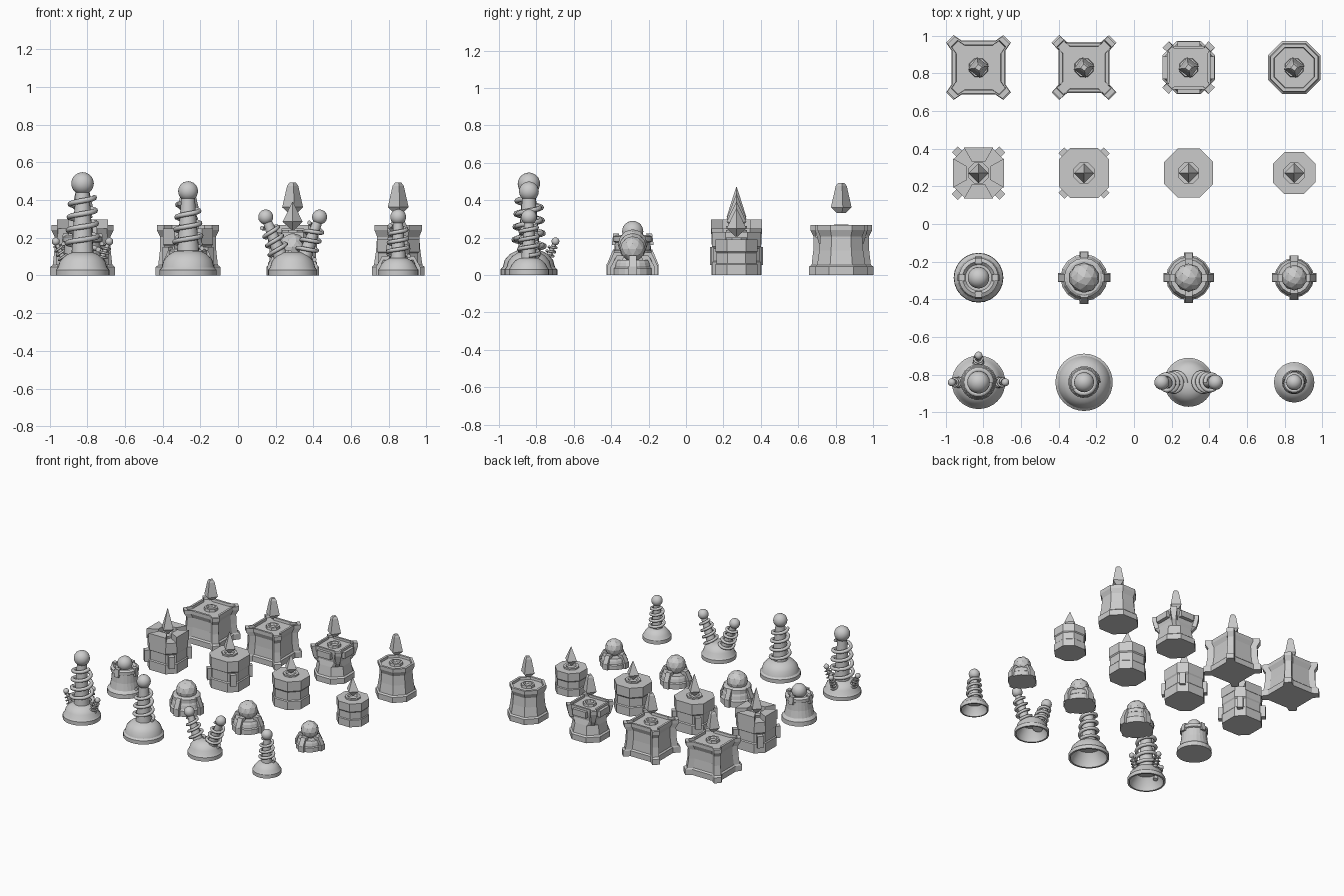
import bpy, bmesh, math
from mathutils import Vector, Matrix

if "Cube" in bpy.data.objects:
    bpy.data.objects.remove(bpy.data.objects["Cube"])

COLS = (-0.825, -0.265, 0.29, 0.85)


def finish(bm, name, mat, smooth=0):
    bmesh.ops.recalc_face_normals(bm, faces=bm.faces)
    me = bpy.data.meshes.new(name)
    bm.to_mesh(me)
    bm.free()
    ob = bpy.data.objects.new(name, me)
    bpy.context.collection.objects.link(ob)
    ob.matrix_world = mat
    if smooth:
        bpy.ops.object.select_all(action='DESELECT')
        bpy.context.view_layer.objects.active = ob
        ob.select_set(True)
        bpy.ops.object.shade_smooth_by_angle(angle=math.radians(smooth))
    return ob


def loft(name, loops, mat, caps=True, smooth=0):
    """Skin a stack of equal-length point loops."""
    bm = bmesh.new()
    rings = [[bm.verts.new(p) for p in lp] for lp in loops]
    n = len(rings[0])
    for a, b in zip(rings, rings[1:]):
        for i in range(n):
            j = (i + 1) % n
            bm.faces.new((a[i], a[j], b[j], b[i]))
    if caps:
        bm.faces.new(rings[0])
        bm.faces.new(rings[-1])
    return finish(bm, name, mat, smooth)


def circle(r, z, n=32, turn=0.0):
    return [(r * math.cos(turn + math.tau * i / n), r * math.sin(turn + math.tau * i / n), z) for i in range(n)]


def lathe(name, prof, mat, n=32, smooth=0, caps=True, turn=0.0):
    return loft(name, [circle(r, z, n, turn) for r, z in prof], mat, caps, smooth)


def star(s, t, a, b, z):
    """Four-cornered outline: side at s (half length t), corners reaching a, b."""
    pts = []
    for k in range(4):
        c, d = ((1, 0), (0, 1), (-1, 0), (0, -1))[k]
        pts += [(x * c - y * d, x * d + y * c, z) for x, y in ((s, t), (a, b), (b, a), (t, s))]
    return pts


def octo(s, z, f=0.46):
    t = s * f
    return star(s, t, s - (s - t) / 3, t + (s - t) / 3, z)


def ball(name, r, z, mat, sub=3, smooth=40):
    bm = bmesh.new()
    bmesh.ops.create_icosphere(bm, subdivisions=sub, radius=r)
    return finish(bm, name, mat @ Matrix.Translation((0, 0, z)), smooth)


def box(name, x0, x1, w, z0, z1, mat, angle, lean=0.0):
    """Radial block from x0 to x1, its top shifted inward by lean."""
    lo = [(x0, -w, z0), (x1, -w, z0), (x1, w, z0), (x0, w, z0)]
    hi = [(x - lean, y, z1) for x, y, _ in lo]
    return loft(name, [lo, hi], mat @ Matrix.Rotation(angle, 4, 'Z'))


def coil(name, mat, length, rod, ring, tube, orb, turns):
    """Tapered rod wound by a helix with a ball on the tip."""
    lathe(name + "_rod", [(rod, -0.02), (rod * 0.55, length)], mat, 20, 40)
    bm = bmesh.new()
    steps = int(turns * 18)
    prev = None
    for i in range(steps + 1):
        u = i / steps
        th = math.tau * turns * u
        R = ring * (1 - 0.25 * u)
        out = Vector((math.cos(th), math.sin(th), 0))
        c = out * R + Vector((0, 0, length * (0.06 + 0.74 * u)))
        cur = [bm.verts.new(c + tube * (math.cos(q) * out + Vector((0, 0, math.sin(q)))))
               for q in (math.tau * k / 8 for k in range(8))]
        if prev:
            for k in range(8):
                m = (k + 1) % 8
                bm.faces.new((prev[k], prev[m], cur[m], cur[k]))
        else:
            bm.faces.new(cur)
        prev = cur
    bm.faces.new(prev)
    finish(bm, name + "_winding", mat, 60)
    ball(name + "_ball", orb, length, mat)


def dome(name, r, h, mat):
    lathe(name, [(r * .6, h * .75), (r * .86, h * .3), (r * .9, 0), (r, 0), (r, .03), (r * .92, .042),
                 (r * .85, h * .6), (r * .68, h * .82), (r * .45, h * .96), (r * .2, h)], mat, 32, 30)


def place(x, y, z, rx=0.0, ry=0.0):
    return Matrix.Translation((x, y, z)) @ Matrix.Rotation(ry, 4, 'Y') @ Matrix.Rotation(rx, 4, 'X')


# Front row: coil towers on hollow domes
y = -0.84
for x, r, h in zip(COLS, (.142, .152, .13, .107), (.125, .135, .125, .095)):
    dome("coil_dome", r, h, place(x, y, 0))
coil("tall_coil", place(COLS[0], y, .115), .373, .06, .084, .014, .06, 4)
coil("large_coil", place(COLS[1], y, .125), .322, .06, .074, .013, .053, 3.6)
coil("small_coil", place(COLS[3], y, .09), .22, .042, .056, .011, .042, 3.5)
for s in (-1, 1):
    coil("twin_coil", place(COLS[2] + s * .06, y, .09, 0, s * .36), .235, .04, .054, .011, .04, 3.5)
    coil("mini_coil", place(COLS[0] + s * .095, y, .075, 0, s * .42), .115, .017, .026, .006, .021, 3.5)
coil("mini_coil", place(COLS[0], y + .095, .075, -.42), .115, .017, .026, .006, .021, 3.5)

# Second row: orb pedestals
y = -0.285
m = place(COLS[0], y, 0)
lathe("bell_body", [(.132, 0), (.13, .035), (.112, .055), (.1, .11), (.095, .175), (.105, .18), (.105, .205),
                    (.085, .215), (.07, .2)], m, 24)
ball("bell_orb", .057, .233, m)
for k in range(4):
    box("bell_clasp", .08, .112, .018, .16, .222, m, k * math.pi / 2, .008)
for x, r, orb, oz, h in zip(COLS[1:], (.125, .12, .105), (.08, .075, .068), (.165, .15, .14), (.085, .075, .065)):
    m = place(x, y, 0)
    lathe("pedestal", [(r, 0), (r, h * .55), (r * .93, h * .65), (r * .88, h), (r * .8, h * 1.25), (r * .6, h * 1.25)],
          m, 16)
    ball("pedestal_orb", orb, oz, m, 2, 0)
    for k in range(4):
        box("pedestal_brace_foot", r * .8, r + .014, .024, 0, h * .7, m, k * math.pi / 2)
        box("pedestal_brace_claw", r * .7, r + .012, .02, h * .7, h * 1.6, m, k * math.pi / 2, .032)
m = place(COLS[1], y, 0)
lathe("pedestal_collar", [(.105, .1), (.105, .13), (.09, .14)], m, 16)

# Third row: octagonal towers with pointed crystals
y = 0.27
for i, (x, s, h, cz, tip) in enumerate(zip(COLS, (.133, .133, .13, .112), (.25, .25, .23, .19),
                                           (.31, .30, .285, .25), (.47, .43, .39, .355))):
    m = place(x, y, 0)
    f = .55 if i < 2 else .45
    loft("tower_body", [octo(s, 0, f), octo(s, h * .3, f), octo(s * .95, h * .33, f), octo(s * .95, h * .62, f),
                        octo(s, h * .66, f), octo(s, h, f)], m)
    lathe("crystal_socket", [(.06, h - .01), (.06, h + .012), (.04, h + .012), (.03, h)], m, 8, turn=math.pi / 8)
    lathe("pointed_crystal", [(.006, cz - .045), (.053, cz), (.002, tip)], m, 4)
    if i < 2:
        for k in range(4):
            box("corner_buttress", .11, .178 if i == 0 else .17, .022, .055, .15, m, math.pi / 4 + k * math.pi / 2)
    if i == 0:
        for k in range(4):
            q = [(.06, -.035), (.136, -.078), (.136, .078), (.06, .035)]
            loft("battlement", [[(a, b, z) for a, b in q] for z in (.22, .298)],
                 m @ Matrix.Rotation(k * math.pi / 2, 4, 'Z'))

# Back row: star-shaped and octagonal towers with floating blunt crystals
y = 0.83


def sized(fn, table):
    """Outlines at (scale, z) pairs."""
    return [[(p[0] * k, p[1] * k, z) for p in fn] for k, z in table]


LEVELS = ((1, 0), (1, .045), (.92, .055), (.87, .13), (.86, .205), (.96, .24), (.96, .268), (.84, .268), (.82, .248))
for i, x in enumerate(COLS):
    m = place(x, y, 0)
    if i < 2:
        shape = star(.143 - .008 * i, .09, .172, .132, 0)
        loft("star_tower", sized(shape, LEVELS), m)
    elif i == 2:
        loft("winged_tower", [octo(.14, 0), octo(.14, .045), octo(.128, .055), octo(.115, .13),
                              star(.105, .07, .12, .1, .17), star(.115, .085, .14, .105, .24),
                              star(.115, .085, .14, .105, .268), star(.1, .075, .112, .09, .268),
                              star(.1, .075, .11, .09, .25)], m)
        for k in range(4):
            box("side_plate", .1, .138, .06, .2, .25, m, k * math.pi / 2)
    else:
        loft("octagon_tower", sized(octo(.14, 0), ((1, 0), (1, .045), (.92, .055), (.84, .13), (.8, .205), (.9, .24),
                                                   (.9, .268), (.77, .268), (.75, .25))), m)
    lathe("crystal_socket", [(.055, .24), (.05, .268), (.035, .27), (.028, .255)], m, 8, turn=math.pi / 8)
    lathe("blunt_crystal", [(.025, .332), (.056, .362), (.03, .475), (.018, .492)], m, 4, turn=.15)
